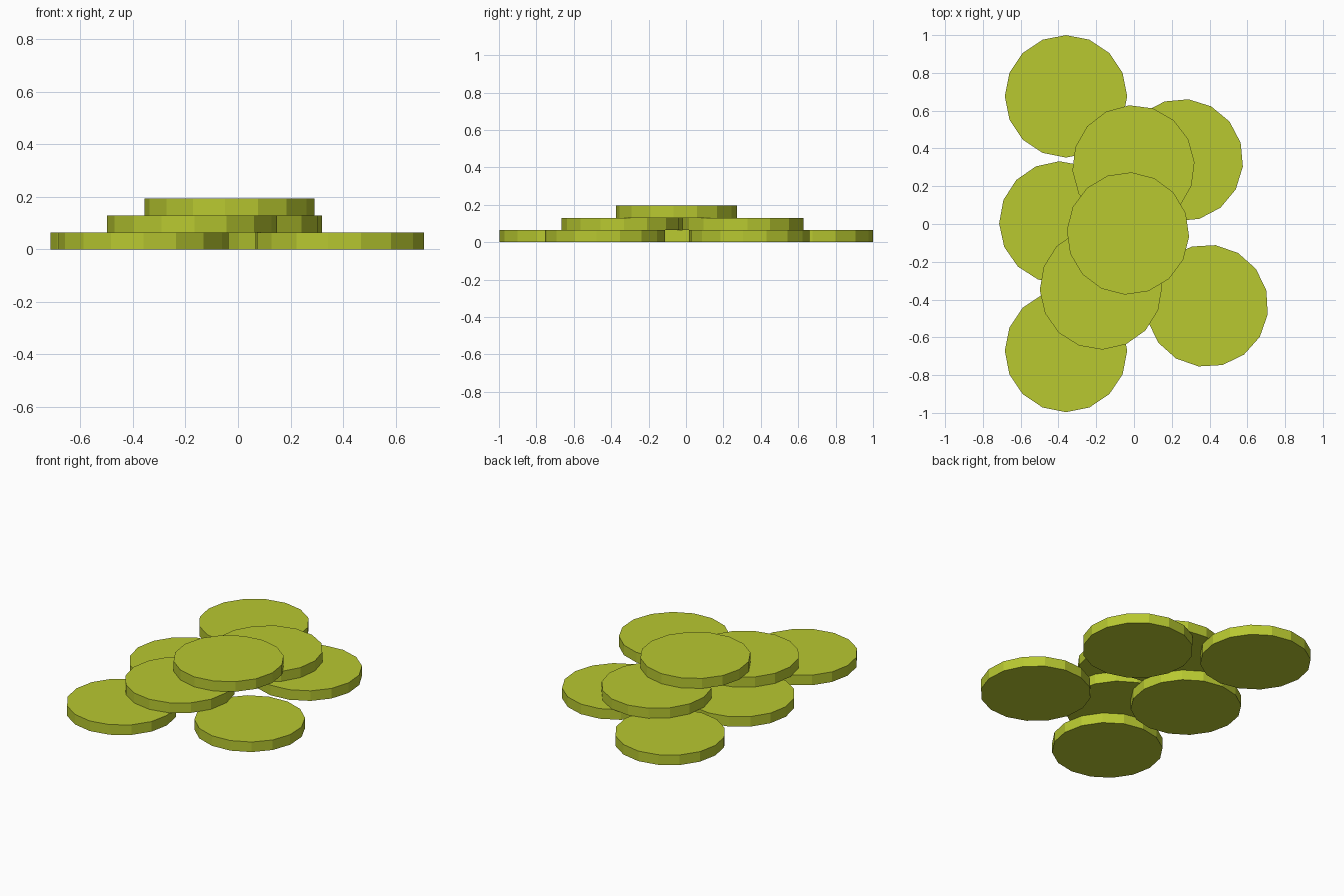
import bpy
import math

if "Cube" in bpy.data.objects:
    bpy.data.objects.remove(bpy.data.objects["Cube"])

RADIUS = 0.324
THICK = 0.065
SIDES = 16

gold = bpy.data.materials.new("yellow_green")
gold.diffuse_color = (0.48, 0.58, 0.03, 1.0)
gold.use_nodes = True
gold.node_tree.nodes["Principled BSDF"].inputs["Base Color"].default_value = gold.diffuse_color


def disc(name, x, y, layer, turn):
    """One flat 16-sided disc lying in the given layer of the pile."""
    bpy.ops.mesh.primitive_cylinder_add(
        vertices=SIDES, radius=RADIUS, depth=THICK,
        location=(x, y, (layer + 0.5) * THICK),
        rotation=(0, 0, math.radians(turn)))
    ob = bpy.context.object
    ob.name = name
    ob.data.materials.append(gold)


# name, x, y, layer, turn in degrees
PILE = [
    # bottom layer
    ("disc_back_left", -0.36, 0.676, 0, 0),
    ("disc_middle_left", -0.39, 0.008, 0, 1),
    ("disc_front_left", -0.36, -0.672, 0, 0),
    ("disc_back_right", 0.254, 0.338, 0, -6),
    ("disc_front_right", 0.387, -0.433, 0, -8),
    # middle layer
    ("disc_upper_back", -0.003, 0.305, 1, 4),
    ("disc_upper_front", -0.175, -0.341, 1, 1.5),
    # top
    ("disc_top", -0.032, -0.05, 2, -3),
]
for item in PILE:
    disc(*item)
